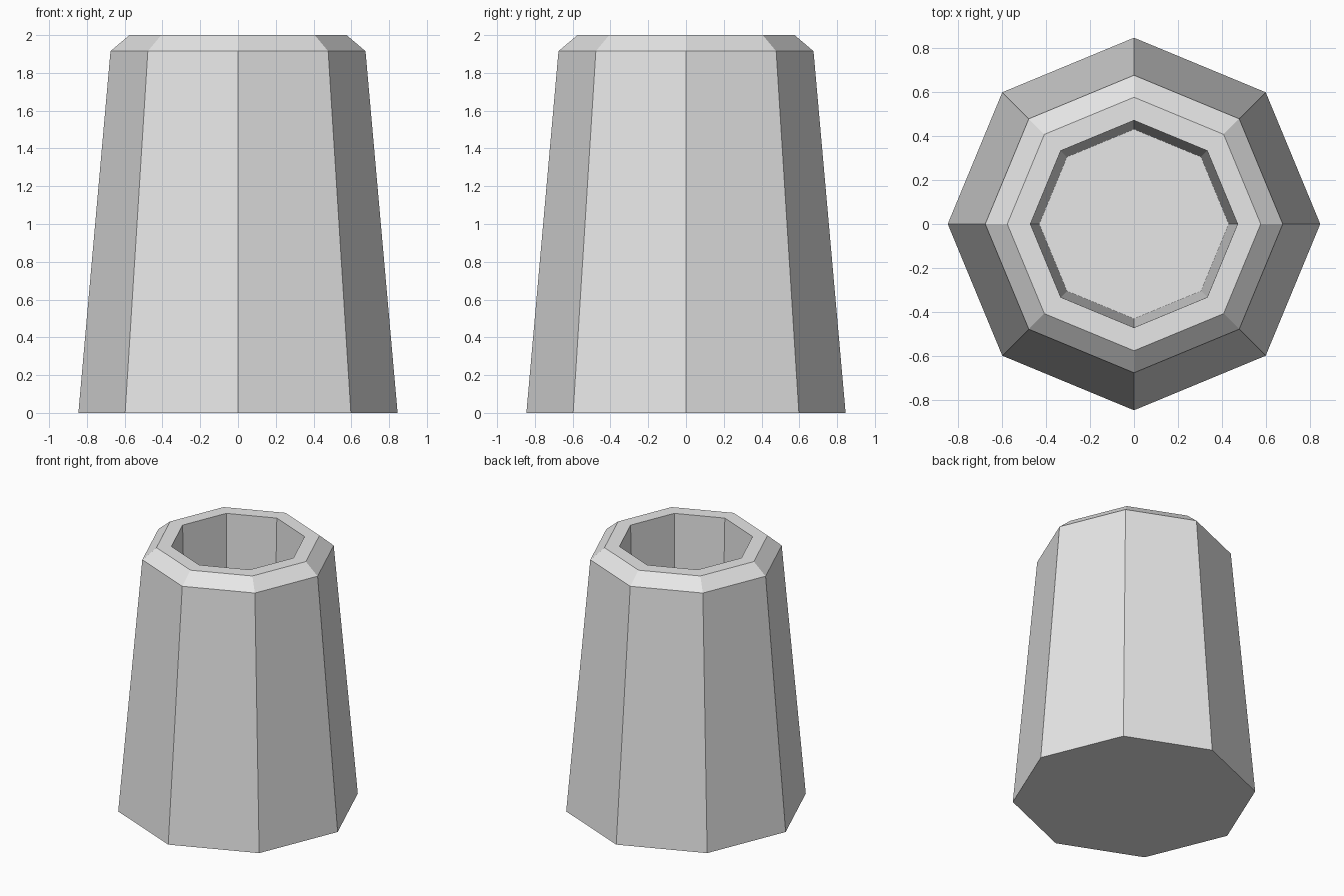
import bpy
import bmesh
from math import cos, sin, pi

cube = bpy.data.objects.get("Cube")
if cube:
    bpy.data.objects.remove(cube, do_unlink=True)

SIDES = 8
# Radius and height of each ring, from the base up and down into the bore
PROFILE = [(0.845, 0), (0.675, 1.915), (0.575, 2), (0.47, 2), (0.43, 0.5)]

# Plain grey material
grey = bpy.data.materials.new("light_grey")
grey.use_nodes = True
colour = (0.8, 0.8, 0.8, 1)
grey.diffuse_color = colour
grey.node_tree.nodes["Principled BSDF"].inputs["Base Color"].default_value = colour

# Octagonal rings with corners on the axes
bm = bmesh.new()
rings = [[bm.verts.new((r * cos(2 * pi * i / SIDES), r * sin(2 * pi * i / SIDES), z))
          for i in range(SIDES)] for r, z in PROFILE]

# Outer walls, bevel, rim and bore walls
for low, high in zip(rings, rings[1:]):
    for i in range(SIDES):
        j = (i + 1) % SIDES
        bm.faces.new((low[i], low[j], high[j], high[i]))

# Closed base and bore floor
bm.faces.new(rings[0][::-1])
bm.faces.new(rings[-1])
bmesh.ops.recalc_face_normals(bm, faces=bm.faces)

mesh = bpy.data.meshes.new("tapered_tube")
bm.to_mesh(mesh)
bm.free()
mesh.materials.append(grey)
tube = bpy.data.objects.new("tapered_tube", mesh)
bpy.context.collection.objects.link(tube)
